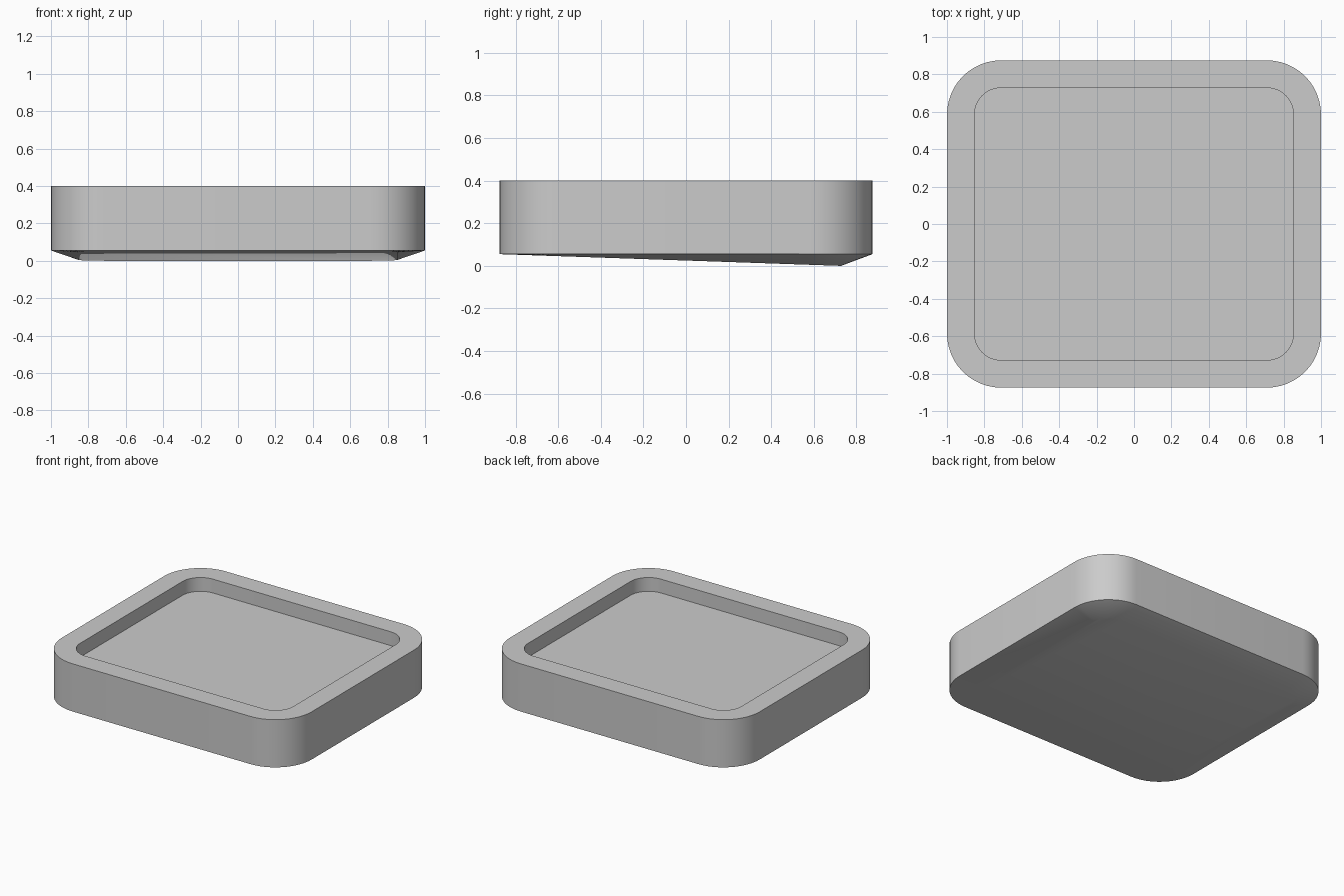
import bpy, bmesh, math

cube = bpy.data.objects.get("Cube")
if cube:
    bpy.data.objects.remove(cube, do_unlink=True)

HALF_X, HALF_Y, RADIUS = 1.0, 0.875, 0.29
RIM = 0.147       # rim width, also the inset of the underside
STEPS = 12        # segments per rounded corner

grey = bpy.data.materials.new("light_grey")
grey.use_nodes = True
colour = (0.6, 0.6, 0.6, 1)
grey.diffuse_color = colour
grey.node_tree.nodes["Principled BSDF"].inputs["Base Color"].default_value = colour


def rounded_ring(bm, inset, height):
    """Counter-clockwise rounded rectangle; height is a function of y."""
    r = RADIUS - inset
    cx, cy = HALF_X - RADIUS, HALF_Y - RADIUS
    ring = []
    for quarter, (sx, sy) in enumerate([(1, 1), (-1, 1), (-1, -1), (1, -1)]):
        for i in range(STEPS + 1):
            a = (quarter + i / STEPS) * math.pi / 2
            y = sy * cy + r * math.sin(a)
            ring.append(bm.verts.new((sx * cx + r * math.cos(a), y, height(y))))
    return ring


def underside(y):
    # Slopes from the front lip down to the back
    back = HALF_Y - RIM
    return 0.05 * (back - y) / (2 * back)


bm = bmesh.new()
rings = [
    rounded_ring(bm, RIM, underside),          # sloping underside
    rounded_ring(bm, 0, lambda y: 0.055),      # wall foot
    rounded_ring(bm, 0, lambda y: 0.4),        # rim outer edge
    rounded_ring(bm, RIM, lambda y: 0.4),      # rim inner edge
    rounded_ring(bm, RIM, lambda y: 0.3),      # recessed floor
]
for low, high in zip(rings, rings[1:]):
    for i in range(len(low)):
        j = (i + 1) % len(low)
        bm.faces.new((low[i], low[j], high[j], high[i]))
bm.faces.new(rings[0][::-1])
bm.faces.new(rings[-1])

mesh = bpy.data.meshes.new("tray")
bm.to_mesh(mesh)
bm.free()
mesh.materials.append(grey)
tray = bpy.data.objects.new("tray", mesh)
bpy.context.collection.objects.link(tray)

# Smooth corners, crisp rim edges
bpy.context.view_layer.objects.active = tray
tray.select_set(True)
bpy.ops.object.shade_smooth_by_angle(angle=math.radians(30))
